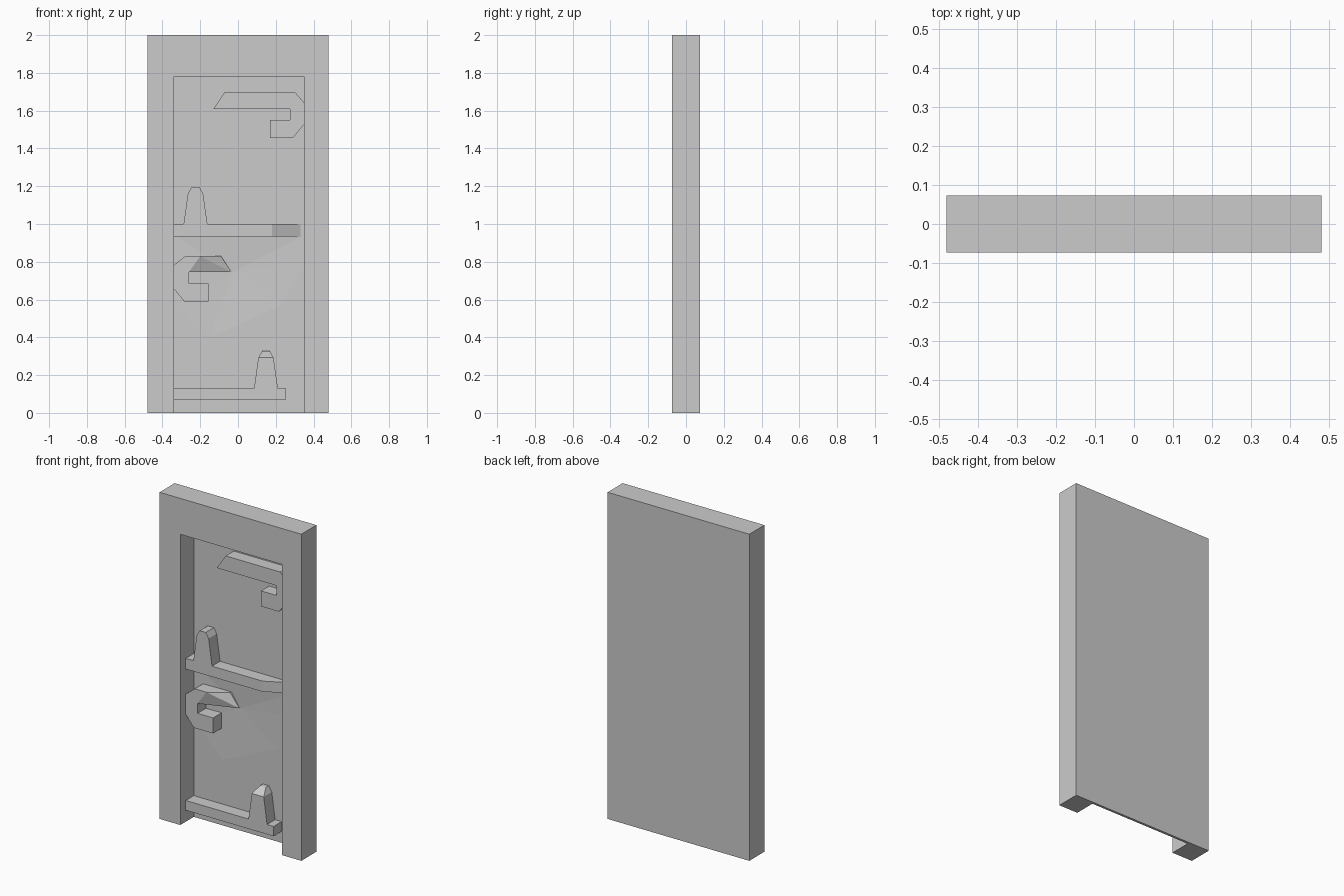
import bpy, bmesh

if "Cube" in bpy.data.objects:
    bpy.data.objects.remove(bpy.data.objects["Cube"])

BACK, FRONT = 0.073, -0.073   # slab faces
FLOOR, RAISED = 0.058, -0.02  # recess floor, front of raised details


def finish(name, bm):
    bmesh.ops.recalc_face_normals(bm, faces=bm.faces)
    mesh = bpy.data.meshes.new(name)
    bm.to_mesh(mesh)
    bm.free()
    obj = bpy.data.objects.new(name, mesh)
    bpy.context.collection.objects.link(obj)
    return obj


def extrude(name, profile, y0, y1):
    """Extrude an x-z outline from y0 to y1."""
    bm = bmesh.new()
    face = bm.faces.new([bm.verts.new((x, y0, z)) for x, z in profile])
    geom = bmesh.ops.extrude_face_region(bm, geom=[face])["geom"]
    verts = [g for g in geom if isinstance(g, bmesh.types.BMVert)]
    bmesh.ops.translate(bm, verts=verts, vec=(0, y1 - y0, 0))
    return finish(name, bm)


def relief(name, points):
    """Convex block: (x, z, front y) points, each run back into the recess floor."""
    bm = bmesh.new()
    for x, z, y in points:
        bm.verts.new((x, y, z))
        bm.verts.new((x, FLOOR + 0.006, z))
    bmesh.ops.convex_hull(bm, input=bm.verts)
    bmesh.ops.dissolve_limit(bm, angle_limit=0.01, verts=bm.verts, edges=bm.edges)
    return finish(name, bm)


# Frame with an opening that runs down to the ground
extrude("frame", [(-.48, 0), (-.48, 2), (.48, 2), (.48, 0), (.35, 0),
                  (.35, 1.78), (-.34, 1.78), (-.34, 0)], FRONT, BACK)

# Back panel, its front dented by a shallow fan of facets
bm = bmesh.new()
rim = [(-.34, .94), (.35, .94), (.35, .8), (.23, .57), (-.15, .4), (-.34, .6)]
ring = [bm.verts.new((x, FLOOR, z)) for x, z in rim]
centre = bm.verts.new((-.03, FLOOR + .01, .745))
for a, b in zip(ring, ring[1:] + ring[:1]):
    bm.faces.new((a, b, centre))
tl, tr, br, bl = [bm.verts.new((x, FLOOR, z)) for x, z in
                  ((-.34, 1.78), (.35, 1.78), (.35, 0), (-.34, 0))]
bm.faces.new((tl, tr, ring[1], ring[0]))
bm.faces.new(ring[2:] + [bl, br])
back = [bm.verts.new((v.co.x, BACK, v.co.z)) for v in (tl, tr, br, bl)]
bm.faces.new(back)
bm.faces.new((bl, br, back[2], back[3]))
finish("back_panel", bm)

# Upper hook
extrude("upper_hook", [(-.13, 1.61), (-.07, 1.7), (.3, 1.7), (.352, 1.64), (.352, 1.53),
                       (.29, 1.455), (.17, 1.455), (.17, 1.55), (.275, 1.55), (.275, 1.61)],
        RAISED, FLOOR + .005)

# Lower hook, whose arm slopes back into the panel
extrude("lower_hook", [(-.26, .745), (-.2, .83), (-.28, .83), (-.342, .78), (-.342, .66),
                       (-.285, .59), (-.155, .59), (-.155, .685), (-.26, .685)],
        RAISED, FLOOR + .005)
relief("lower_hook_arm", [(-.26, .745, RAISED), (-.2, .83, RAISED),
                          (-.09, .83, FLOOR - .005), (-.035, .745, FLOOR + .004)])

# Ledges; the middle one tapers into the panel on the right
relief("middle_ledge", [(x, z, y) for z in (.935, 1.0) for x, y in
                        ((-.342, RAISED), (.18, RAISED), (.33, FLOOR))])
relief("lower_ledge", [(x, z, RAISED) for z in (.07, .13) for x in (-.342, .255)])

# Tapered posts standing on the ledges; the lower one has a sloped cap
for name, cx, base, height, cap_y in (("middle_post", -.225, 1.0, .195, RAISED),
                                      ("lower_post", .148, .13, .197, .03)):
    relief(name, [(cx + s * w, base + h, y) for s in (-1, 1) for w, h, y in
                  ((.063, 0, RAISED), (.04, .163, RAISED), (.02, height, cap_y))])
